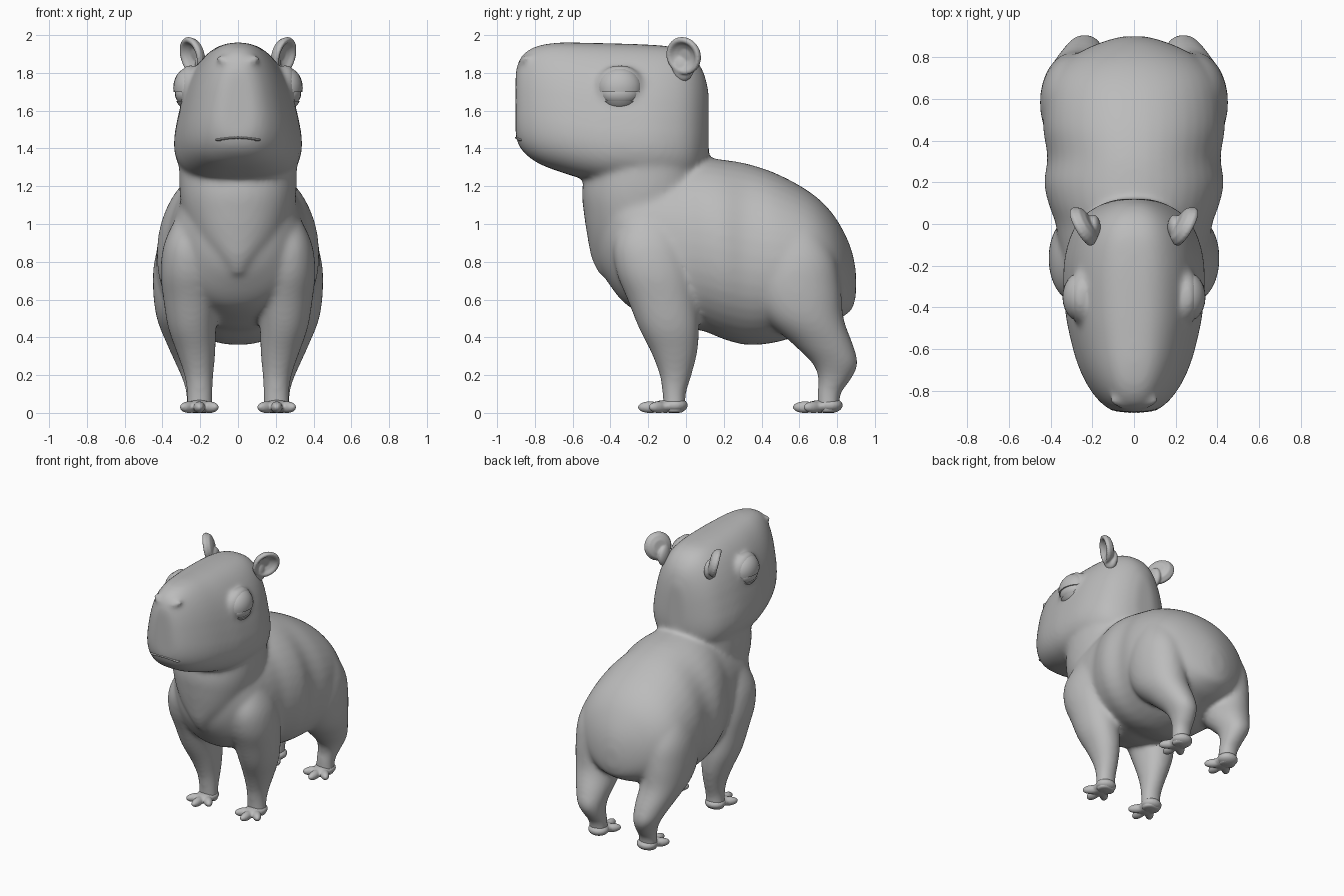
import bpy, bmesh, math
from mathutils import Vector, Matrix

if "Cube" in bpy.data.objects:
    bpy.data.objects.remove(bpy.data.objects["Cube"])

fur = bpy.data.materials.new("grey_fur")
fur.diffuse_color = (0.5, 0.5, 0.5, 1)
fur.use_nodes = True
fur.node_tree.nodes["Principled BSDF"].inputs["Base Color"].default_value = fur.diffuse_color


def finish(name, bm):
    bmesh.ops.recalc_face_normals(bm, faces=bm.faces)
    me = bpy.data.meshes.new(name)
    bm.to_mesh(me)
    bm.free()
    me.materials.append(fur)
    for p in me.polygons:
        p.use_smooth = True
    ob = bpy.data.objects.new(name, me)
    bpy.context.collection.objects.link(ob)
    return ob


def fuse(ob, voxel, iterations):
    """Merge overlapping shells into one soft skin."""
    rm = ob.modifiers.new("fuse", 'REMESH')
    rm.mode, rm.voxel_size, rm.use_smooth_shade = 'VOXEL', voxel, True
    sm = ob.modifiers.new("soften", 'SMOOTH')
    sm.factor, sm.iterations = .5, iterations


def spline(rows, steps=5):
    """Catmull-Rom interpolation of section rows."""
    out = []
    for i in range(len(rows) - 1):
        p = [rows[max(0, min(len(rows) - 1, i + k))] for k in (-1, 0, 1, 2)]
        for s in range(steps):
            t = s / steps
            out.append([0.5 * (2 * b + (c - a) * t + (2 * a - 5 * b + 4 * c - d) * t * t
                               + (3 * b - a - 3 * c + d) * t ** 3) for a, b, c, d in zip(*p)])
    return out + [list(rows[-1])]


def loft(bm, rows, axis, n=2.0, taper=0.0, side=1, seg=40):
    """Rows: position on axis, x min, x max, low, high of the other axis."""
    rings = []
    for s, x0, x1, lo, hi in spline(rows):
        ring = []
        for k in range(seg):
            a = math.tau * k / seg
            c, d = math.cos(a), math.sin(a)
            u = math.copysign(abs(c) ** (2 / n), c)
            v = math.copysign(abs(d) ** (2 / n), d)
            x = side * ((x0 + x1) / 2 + (x1 - x0) / 2 * u * (1 - taper * v))
            w = (lo + hi) / 2 + (hi - lo) / 2 * v
            ring.append(bm.verts.new((x, s, w) if axis == 'y' else (x, w, s)))
        rings.append(ring)
    faces = [bm.faces.new(rings[0]), bm.faces.new(rings[-1][::-1])]
    for r, q in zip(rings, rings[1:]):
        for k in range(seg):
            j = (k + 1) % seg
            faces.append(bm.faces.new((r[k], q[k], q[j], r[j])))
    bmesh.ops.recalc_face_normals(bm, faces=faces)


def ball(bm, loc, radii, rot=None):
    m = Matrix.Translation(loc) @ (rot or Matrix()) @ Matrix.Diagonal((*radii, 1))
    bmesh.ops.create_uvsphere(bm, u_segments=24, v_segments=14, radius=1, matrix=m)


def sym(rows):
    return [(s, -w, w, lo, hi) for s, w, lo, hi in rows]


# Fused body: trunk, bib, head and legs
bm = bmesh.new()
loft(bm, sym([(-.48, .10, .82, 1.2), (-.42, .22, .70, 1.3), (-.3, .32, .56, 1.32),
              (-.1, .36, .48, 1.34), (.0, .375, .45, 1.35), (.1, .41, .43, 1.35),
              (.2, .43, .39, 1.34), (.32, .415, .36, 1.32), (.46, .435, .37, 1.275),
              (.6, .425, .41, 1.205), (.7, .395, .45, 1.135), (.78, .33, .48, 1.05),
              (.84, .23, .515, .95), (.88, .13, .55, .85), (.9, .05, .62, .75)]), 'y', 2.1, .05)
loft(bm, sym([(.73, .05, -.46, -.2), (.82, .15, -.50, .0), (.92, .24, -.52, .05),
              (1.05, .29, -.54, .08), (1.18, .31, -.55, .1), (1.35, .31, -.52, .1)]), 'z', 2.2)
loft(bm, sym([(-.902, .07, 1.47, 1.80), (-.887, .11, 1.42, 1.86), (-.85, .155, 1.37, 1.91),
              (-.78, .205, 1.32, 1.945), (-.68, .25, 1.28, 1.96), (-.55, .285, 1.24, 1.96),
              (-.4, .31, 1.21, 1.957), (-.2, .315, 1.2, 1.95), (-.06, .285, 1.2, 1.935),
              (.03, .235, 1.22, 1.89), (.09, .155, 1.27, 1.81), (.12, .07, 1.36, 1.70)]), 'y', 2.7, .27)
front = [(.0, .135, .275, -.12, .0), (.1, .135, .27, -.125, .0), (.2, .13, .285, -.14, .03),
         (.32, .12, .325, -.185, .06), (.45, .115, .37, -.25, .07), (.6, .10, .395, -.31, .06),
         (.75, .10, .41, -.37, .04), (.9, .12, .39, -.38, .0), (1.05, .16, .32, -.31, -.07),
         (1.14, .2, .26, -.24, -.14)]
hind = [(.0, .145, .275, .695, .81), (.1, .145, .275, .695, .82), (.18, .145, .295, .70, .875),
        (.26, .14, .33, .67, .91), (.36, .125, .375, .57, .885), (.5, .12, .43, .42, .835),
        (.66, .11, .45, .35, .82), (.82, .12, .44, .37, .79), (.98, .17, .38, .43, .70),
        (1.1, .22, .29, .5, .6)]
for side in (-1, 1):
    loft(bm, front, 'z', 2.1, side=side)
    loft(bm, hind, 'z', 2.1, side=side)
    # Soft brow around each eye
    ball(bm, (side * .255, -.35, 1.72), (.065, .13, .125))
    # Nose ridges
    ball(bm, (side * .05, -.845, 1.855), (.075, .04, .025), Matrix.Rotation(-side * .4, 4, 'Y'))
fuse(finish("body", bm), .014, 18)

# Feet with splayed toes
for label, yc in (("front_foot", -.06), ("hind_foot", .76)):
    bm = bmesh.new()
    for side in (-1, 1):
        ball(bm, (side * .205, yc, .04), (.074, .07, .042))
        ball(bm, (side * .205, yc - .05, .034), (.07, .075, .034))
        for ang, reach in ((-42, .08), (0, .105), (42, .08)):
            a = math.radians(ang)
            d = Vector((math.sin(a), -math.cos(a), 0))
            p = Vector((side * .205, yc - .025, .03)) + d * reach
            ball(bm, p, (.031, .066, .031), Matrix.Rotation(a, 4, 'Z'))
    fuse(finish(label, bm), .007, 3)

# Ears: round dishes opening outward and forward
profile = [(.05, -.036), (.085, -.022), (.103, .008), (.097, .027),
           (.08, .028), (.06, .008), (.035, -.006)]
for side, label in ((-1, "left_ear"), (1, "right_ear")):
    bm = bmesh.new()
    normal = Vector((side * .85, -.48, -.22)).normalized()
    m = Matrix.Translation((side * .237, -.007, 1.893)) @ normal.to_track_quat('Z', 'Y').to_matrix().to_4x4()
    seg = 28
    rings = [[bm.verts.new(m @ Vector((r * math.cos(math.tau * k / seg),
              r * math.sin(math.tau * k / seg), z))) for k in range(seg)] for r, z in profile]
    for r, q in zip(rings, rings[1:]):
        for k in range(seg):
            j = (k + 1) % seg
            bm.faces.new((r[k], r[j], q[j], q[k]))
    bm.faces.new(rings[0])
    bm.faces.new(rings[-1])
    # Root of the ear
    ball(bm, (side * .195, -.015, 1.83), (.035, .06, .075))
    fuse(finish(label, bm), .006, 5)


def lid(name, loc, radii, cut, keep):
    """Ellipsoid cut by a horizontal plane, keeping one half."""
    bm = bmesh.new()
    ball(bm, loc, radii)
    bmesh.ops.bisect_plane(bm, geom=bm.verts[:] + bm.edges[:] + bm.faces[:],
                           plane_co=(0, 0, cut), plane_no=(0, 0, -keep), clear_outer=True)
    bmesh.ops.holes_fill(bm, edges=[e for e in bm.edges if e.is_boundary])
    ob = finish(name, bm)
    bpy.ops.object.select_all(action='DESELECT')
    ob.select_set(True)
    bpy.context.view_layer.objects.active = ob
    bpy.ops.object.shade_smooth_by_angle(angle=math.radians(40))


# Eyes with heavy lids
for side, label in ((-1, "left"), (1, "right")):
    bm = bmesh.new()
    ball(bm, (side * .255, -.35, 1.69), (.079, .106, .07))
    finish(label + "_eyeball", bm)
    lid(label + "_upper_lid", (side * .255, -.35, 1.72), (.088, .118, .11), 1.7, 1)
    lid(label + "_lower_lid", (side * .25, -.35, 1.69), (.086, .112, .09), 1.65, -1)

# Mouth: a thin downturned lip line wrapped on the muzzle
bm = bmesh.new()
rows = [(x / 100, -.886 + (x / 100) ** 2 * 1.2, 1.457 - (x / 100) ** 2 * 1.1) for x in range(-10, 11, 2)]
for x, y, z in rows:
    ball(bm, (x, y, z), (.02, .02, .007))
finish("mouth", bm)
